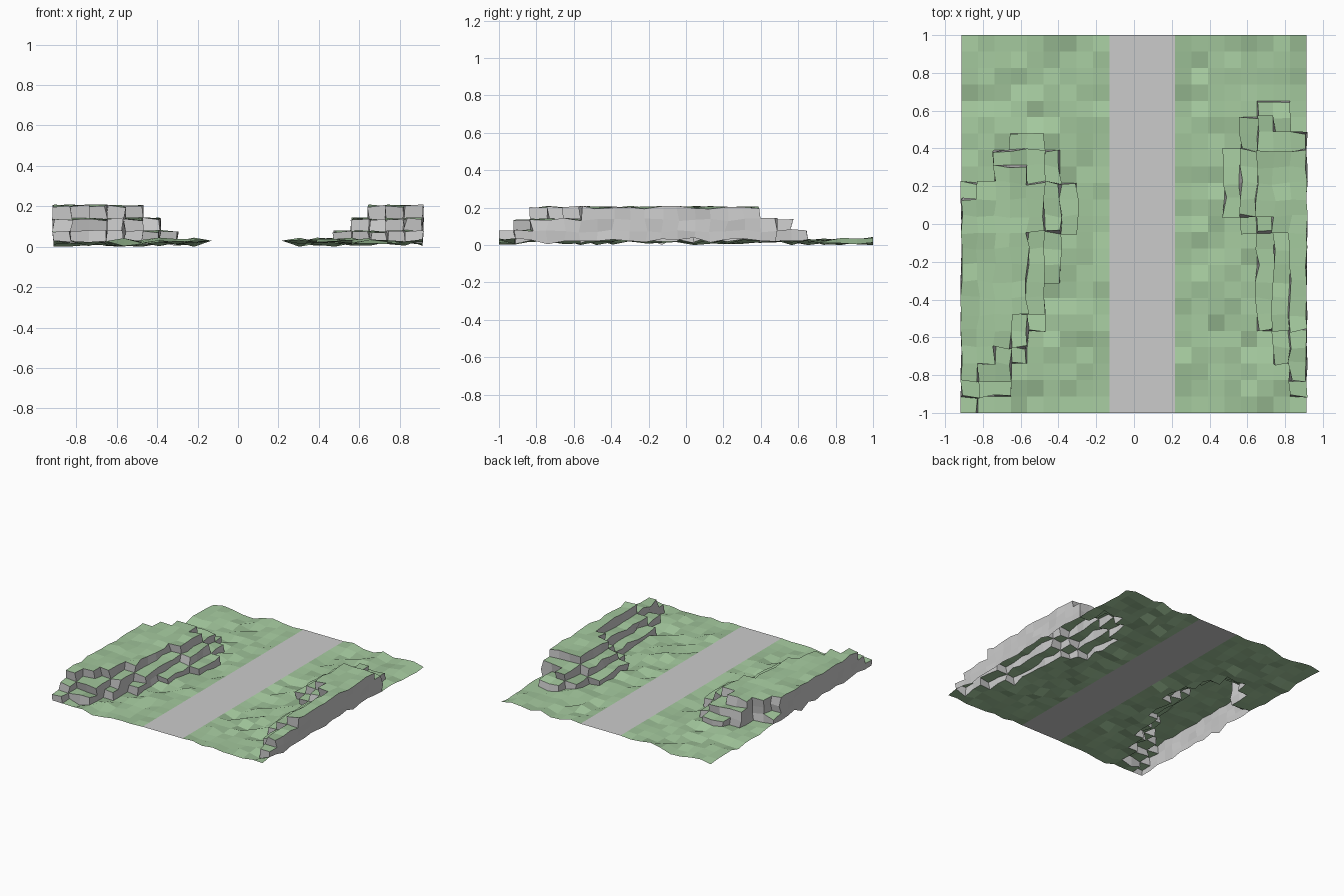
import bpy
import random
from mathutils import Vector

if "Cube" in bpy.data.objects:
    bpy.data.objects.remove(bpy.data.objects["Cube"])

random.seed(7)
NX, NY, C = 21, 23, 2 / 23          # cell counts and cell size
ROAD_A, ROAD_B, ROAD_Z = 9, 13, 0.03
LEVEL_Z = [0.022, 0.075, 0.135, 0.2]

# Terrace level of each cell, front row first: left bank (7 cells), right bank (5 cells)
LEFT = ["1000000", "2110000", "3220000", "3321000", "3332000", "3332100",
        "3333200", "3333200", "3333210", "3333210", "3333210", "3333321",
        "3333321", "1333321", "0033210", "0022210", "0001100"] + ["0000000"] * 6
RIGHT = (["00000", "00001", "00002", "00012", "00012"] + ["00123"] * 6 + ["01233"]
         + ["12333"] * 4 + ["01222", "01210", "00110"] + ["00000"] * 4)
ROWS = [a + "0" * 9 + b for a, b in zip(LEFT, RIGHT)]


def level(i, j):
    if 0 <= i < NX and 0 <= j < NY:
        return int(ROWS[j][i])
    return 0


cache = {}


def corner(i, j, lv):
    """Slightly jittered grid corner on a terrace level, shared by all parts."""
    key = (i, j, lv)
    if key not in cache:
        x, y = (i - NX / 2) * C, (j - NY / 2) * C
        if lv == 0:
            z = min(0.045, max(0.0, random.gauss(0.022, 0.011)))
            if i in (ROAD_A, ROAD_B):
                z = ROAD_Z
        else:
            z = LEVEL_Z[lv] + random.uniform(-0.008, 0.01)
            if 0 < i < NX:
                x += random.uniform(-0.012, 0.012)
            else:
                x += random.uniform(-0.007, 0.007)
            if 0 < j < NY:
                y += random.uniform(-0.012, 0.012)
        cache[key] = Vector((x, y, z))
    return cache[key]


def make_part(name, quads, mats=(), mat_ids=None):
    index, verts, faces = {}, [], []
    for q in quads:
        face = []
        for p in q:
            key = tuple(p)
            if key not in index:
                index[key] = len(verts)
                verts.append(key)
            face.append(index[key])
        faces.append(face)
    me = bpy.data.meshes.new(name)
    me.from_pydata(verts, [], faces)
    for m in mats:
        me.materials.append(m)
    if mat_ids:
        for p, k in zip(me.polygons, mat_ids):
            p.material_index = k
    me.update()
    ob = bpy.data.objects.new(name, me)
    bpy.context.collection.objects.link(ob)
    return ob


def facing(q, d):
    n = (q[2] - q[0]).cross(q[3] - q[1])
    return q if n.dot(Vector(d)) > 0 else q[::-1]


# Grass shades
greens = []
for k, s in enumerate((0.93, 1.0, 1.07)):
    m = bpy.data.materials.new("grass_%d" % k)
    m.diffuse_color = (0.37 * s, 0.58 * s, 0.34 * s, 1)
    m.use_nodes = True
    m.node_tree.nodes["Principled BSDF"].inputs["Base Color"].default_value = m.diffuse_color
    greens.append(m)

# Grass tops of every cell outside the road
tops = []
for j in range(NY):
    for i in range(NX):
        if not ROAD_A <= i < ROAD_B:
            lv = level(i, j)
            tops.append([corner(i, j, lv), corner(i + 1, j, lv),
                         corner(i + 1, j + 1, lv), corner(i, j + 1, lv)])
make_part("grass", tops, greens, [random.choice((0, 1, 1, 2)) for _ in tops])

# Rock walls wherever neighbouring cells differ in level, including the outer borders
walls = []
for j in range(NY):
    for i in range(NX):
        sides = [((1, 0), (i + 1, j), (i + 1, j + 1)), ((-1, 0), (i, j), (i, j + 1)),
                 ((0, 1), (i, j + 1), (i + 1, j + 1)), ((0, -1), (i, j), (i + 1, j))]
        for (dx, dy), a, b in sides:
            for lv in range(level(i + dx, j + dy), level(i, j)):
                q = [corner(*a, lv), corner(*b, lv),
                     corner(*b, lv + 1), corner(*a, lv + 1)]
                walls.append(facing(q, (dx, dy, 0)))
make_part("rock_walls", walls)

# Flat road strip through the middle
xa, xb = (ROAD_A - NX / 2) * C, (ROAD_B - NX / 2) * C
road = [[Vector((xa, y, ROAD_Z)), Vector((xb, y, ROAD_Z)),
         Vector((xb, y + C, ROAD_Z)), Vector((xa, y + C, ROAD_Z))]
        for y in [(j - NY / 2) * C for j in range(NY)]]
make_part("road", road)
